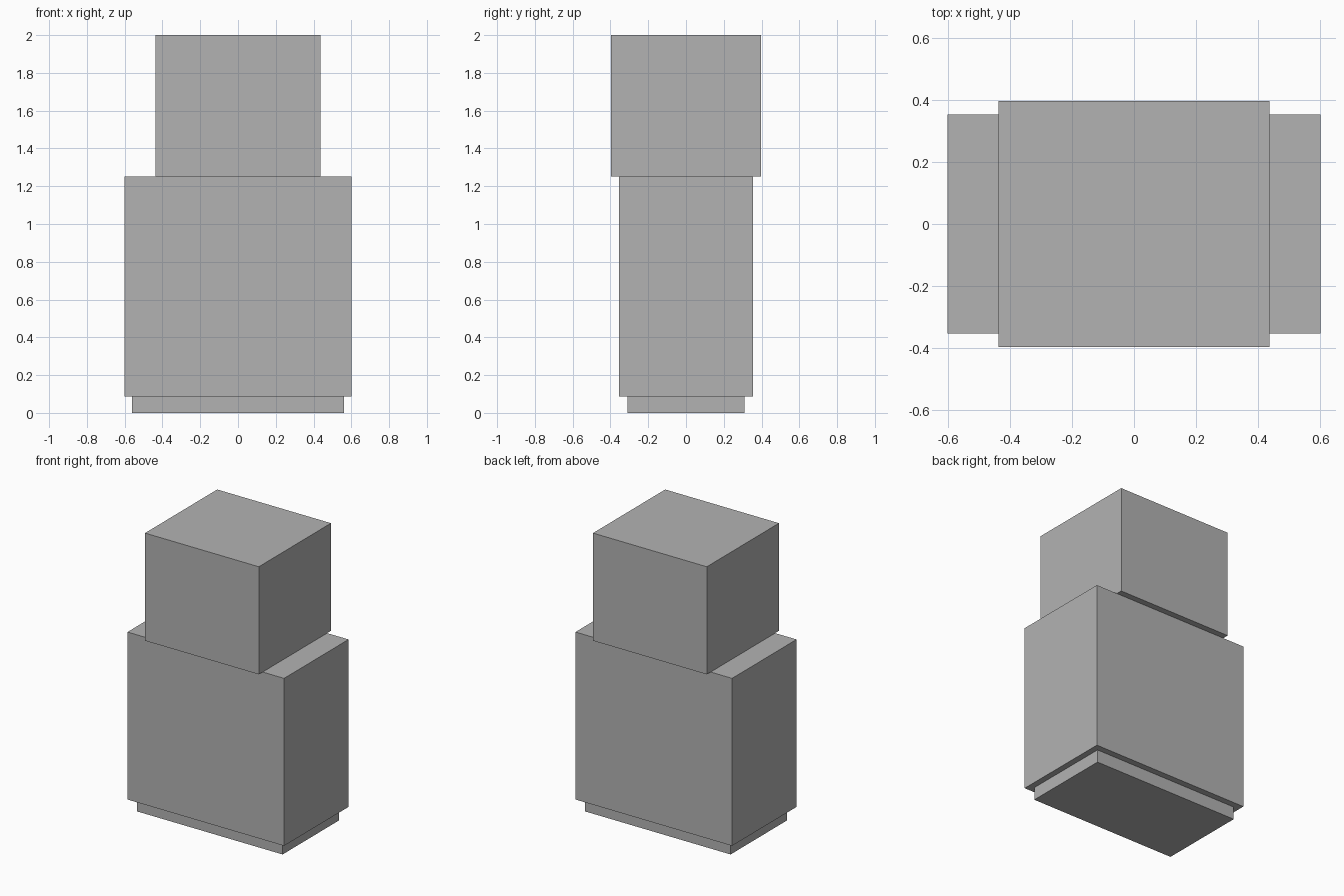
import bpy

cube = bpy.data.objects.get("Cube")
if cube:
    bpy.data.objects.remove(cube, do_unlink=True)

# Single flat grey
grey = bpy.data.materials.new("plain_grey")
grey.use_nodes = True
colour = (0.45, 0.45, 0.45, 1.0)
grey.diffuse_color = colour
shader = next(n for n in grey.node_tree.nodes if n.type == "BSDF_PRINCIPLED")
shader.inputs["Base Color"].default_value = colour


def block(name, width, depth, bottom, top):
    """Centred box standing between two heights."""
    bpy.ops.mesh.primitive_cube_add(size=1, location=(0, 0, (bottom + top) / 2))
    obj = bpy.context.object
    obj.name = obj.data.name = name
    obj.scale = (width, depth, top - bottom)
    bpy.ops.object.transform_apply(location=False, rotation=False, scale=True)
    obj.data.materials.append(grey)
    return obj


# Recessed plinth, main body, and the overhanging block on top
base_height = 0.088
body_top = 1.252
block("base_plinth", 1.12, 0.62, 0, base_height)
block("main_body", 1.204, 0.708, base_height, body_top)
block("upper_block", 0.875, 0.793, body_top, 2)
